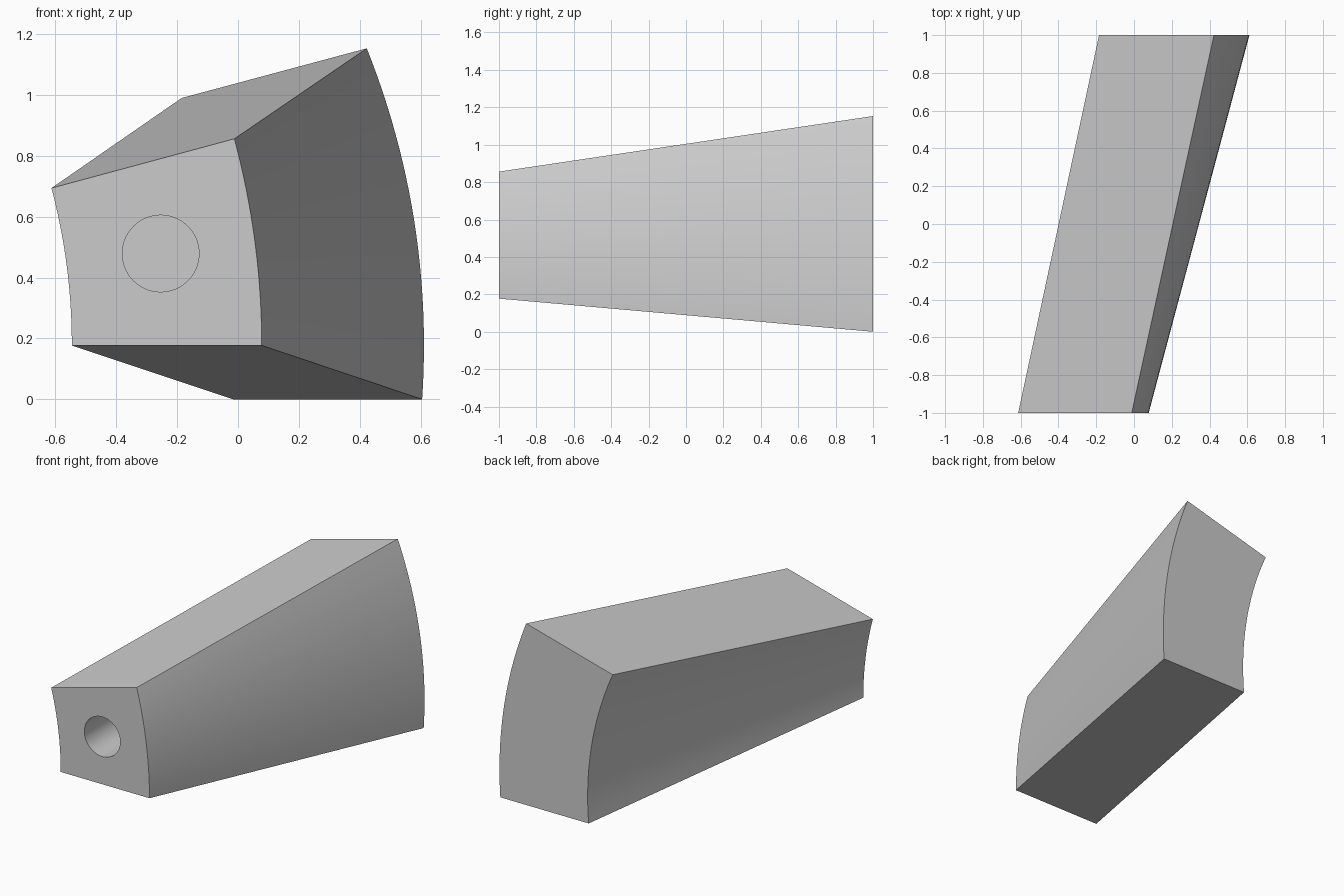
import bpy, bmesh, math
from mathutils import Vector

if "Cube" in bpy.data.objects:
    bpy.data.objects.remove(bpy.data.objects["Cube"])

STEPS = 24
INNER_RADIUS, OUTER_RADIUS = 2.0, 2.625


def arc(start, end, radius):
    """Points on an arc that bulges towards +x, from start (low) to end (high)."""
    a, b = Vector(start), Vector(end)
    chord = b - a
    normal = Vector((-chord.y, chord.x)).normalized()
    centre = (a + b) / 2 + normal * math.sqrt(radius ** 2 - chord.length ** 2 / 4)
    t0, t1 = (math.atan2(p.y - centre.y, p.x - centre.x) for p in (a, b))
    angles = [t0 + (t1 - t0) * i / STEPS for i in range(STEPS + 1)]
    return [centre + radius * Vector((math.cos(t), math.sin(t))) for t in angles]


def section(inner_low, inner_high, outer_low, outer_high):
    """Closed outline running up the outer arc and back down the inner arc."""
    outer = arc(outer_low, outer_high, OUTER_RADIUS)
    inner = arc(inner_low, inner_high, INNER_RADIUS)
    return outer + inner[::-1]


# Grey material
grey = bpy.data.materials.new("plain grey")
grey.use_nodes = True
grey.diffuse_color = (0.6, 0.6, 0.6, 1)
grey.node_tree.nodes["Principled BSDF"].inputs["Base Color"].default_value = (0.6, 0.6, 0.6, 1)

# Curved block lofted between the small front end and the large back end
front = section((-0.546, 0.177), (-0.613, 0.694), (0.078, 0.177), (-0.012, 0.856))
back = section((-0.016, 0), (-0.185, 0.99), (0.605, 0), (0.423, 1.153))
bm = bmesh.new()
rings = [[bm.verts.new((p.x, y, p.y)) for p in ring] for ring, y in ((front, -1), (back, 1))]
count = len(front)
for i in range(count):
    j = (i + 1) % count
    bm.faces.new((rings[0][i], rings[0][j], rings[1][j], rings[1][i]))
for ring in rings:
    bm.faces.new(ring)
bmesh.ops.recalc_face_normals(bm, faces=bm.faces)
mesh = bpy.data.meshes.new("curved_block")
bm.to_mesh(mesh)
bm.free()
mesh.materials.append(grey)
block = bpy.data.objects.new("curved_block", mesh)
bpy.context.collection.objects.link(block)

# Blind round hole bored into the front end
HOLE_DEPTH = 0.5
bpy.ops.mesh.primitive_cylinder_add(vertices=64, radius=0.126, depth=2 * HOLE_DEPTH,
                                    location=(-0.254, -1, 0.479),
                                    rotation=(math.pi / 2, 0, 0))
cutter = bpy.context.object
cutter.name = "hole_cutter"
cutter.hide_render = True
cutter.data.materials.append(grey)
bore = block.modifiers.new("bore", "BOOLEAN")
bore.operation = "DIFFERENCE"
bore.solver = "EXACT"
bore.object = cutter

bpy.ops.object.select_all(action="DESELECT")
block.select_set(True)
bpy.context.view_layer.objects.active = block
bpy.ops.object.modifier_apply(modifier=bore.name)
bpy.data.objects.remove(cutter)

# Smooth arcs and bore, crisp edges
bpy.ops.object.shade_smooth_by_angle(angle=math.radians(30))
